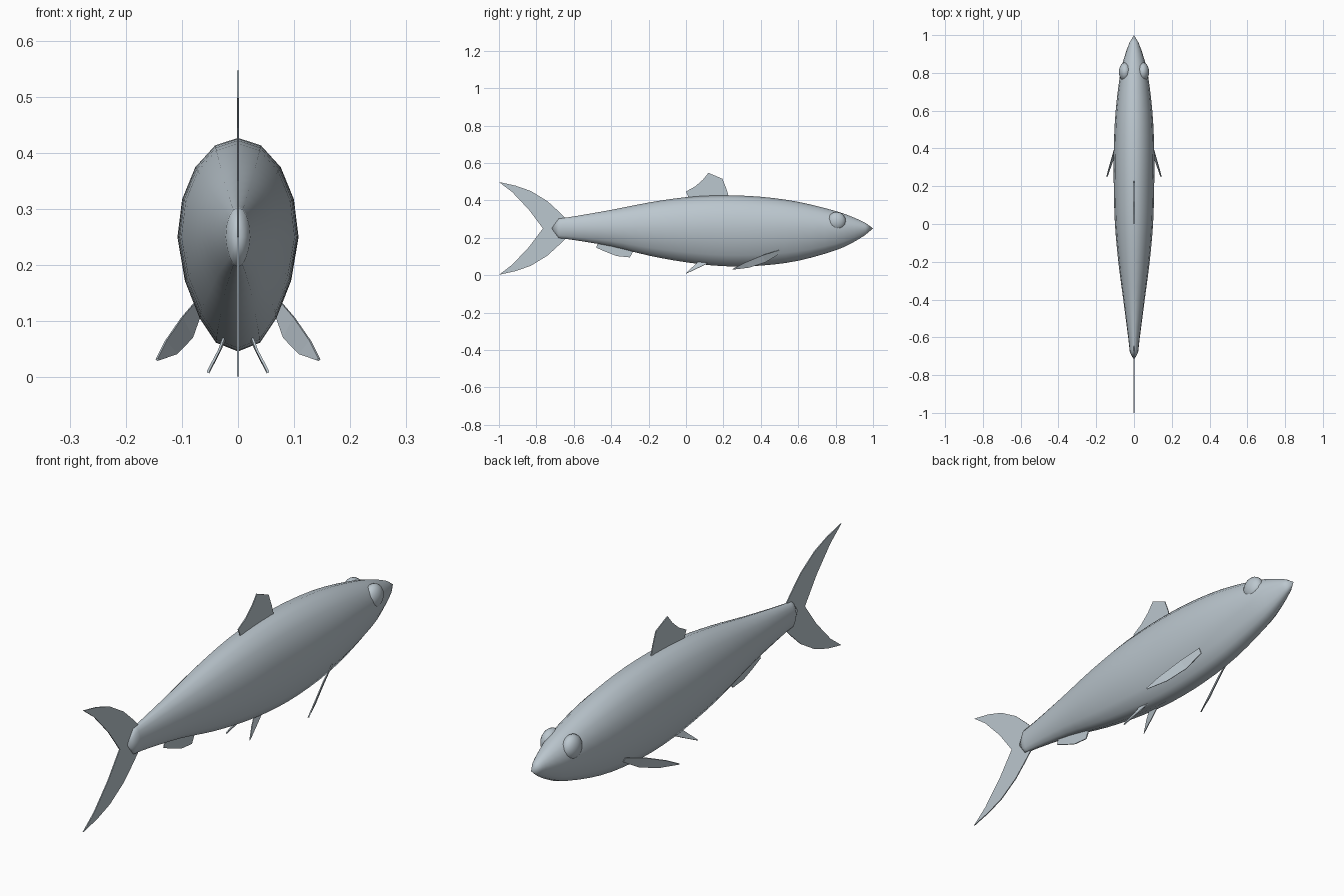
import bpy
import bmesh
from math import sin, cos, pi, radians
from mathutils import Vector

cube = bpy.data.objects.get("Cube")
if cube:
    bpy.data.objects.remove(cube, do_unlink=True)

# One pale blue-grey skin colour for the whole fish
skin = bpy.data.materials.new("pale_blue_grey")
skin.use_nodes = True
skin_colour = (0.50, 0.57, 0.62, 1)
skin.diffuse_color = skin_colour
skin.node_tree.nodes["Principled BSDF"].inputs["Base Color"].default_value = skin_colour


def add_object(name, bm, smooth_angle=None):
    """Turn a bmesh into a named object with the skin material."""
    bmesh.ops.recalc_face_normals(bm, faces=bm.faces[:])
    mesh = bpy.data.meshes.new(name)
    bm.to_mesh(mesh)
    bm.free()
    mesh.materials.append(skin)
    obj = bpy.data.objects.new(name, mesh)
    bpy.context.collection.objects.link(obj)
    if smooth_angle:
        bpy.ops.object.select_all(action="DESELECT")
        obj.select_set(True)
        bpy.context.view_layer.objects.active = obj
        bpy.ops.object.shade_smooth_by_angle(angle=radians(smooth_angle))
    return obj


def catmull(a, b, c, d, t):
    """Smooth in-between value of two neighbouring stations."""
    return 0.5 * (2 * b + (c - a) * t + (2 * a - 5 * b + 4 * c - d) * t * t
                  + (3 * b - a - 3 * c + d) * t ** 3)


# Body: egg-shaped rings lofted along y
MID, SIDES, STEPS = 0.25, 16, 3
# Each station: y, half width, height above the middle, depth below it
stations = [Vector(s) for s in (
    (-.68, .022, .053, .053), (-.6, .031, .064, .062), (-.4, .057, .099, .096),
    (-.2, .083, .138, .145), (0, .101, .167, .181), (.2, .107, .177, .202),
    (.4, .107, .169, .199), (.6, .097, .142, .173), (.8, .072, .093, .117),
    (.9, .046, .057, .071), (.96, .024, .029, .034))]

rings = []
padded = [stations[0]] + stations + [stations[-1]]
for i in range(len(stations) - 1):
    for k in range(STEPS):
        rings.append(catmull(*padded[i:i + 4], k / STEPS))
rings.append(stations[-1])

bm = bmesh.new()
loops = []
for y, width, up, down in rings:
    loop = []
    for k in range(SIDES):
        a = 2 * pi * k / SIDES
        x, z = width * sin(a), cos(a)
        if z < 0:
            x *= 1 - 0.4 * (z * sin(a)) ** 2
        loop.append(bm.verts.new((x, y, MID + z * (up if z > 0 else down))))
    loops.append(loop)
for a, b in zip(loops, loops[1:]):
    for k in range(SIDES):
        n = (k + 1) % SIDES
        bm.faces.new((a[k], a[n], b[n], b[k]))
# Snout tip and blunt tail stump close the ends
for loop, tip_y in ((loops[0], -.72), (loops[-1], 1)):
    tip = bm.verts.new((0, tip_y, MID))
    for k in range(SIDES):
        bm.faces.new((loop[k], loop[(k + 1) % SIDES], tip))
add_object("body", bm, 50)

# Eyes: low round bumps on each side of the head
for side, sx in (("left", 1), ("right", -1)):
    bm = bmesh.new()
    bmesh.ops.create_uvsphere(bm, u_segments=16, v_segments=10, radius=1)
    for v in bm.verts:
        x, y, z = v.co
        v.co = (sx * (.047 + .033 * z), .805 + .05 * x, .288 + .05 * y)
    add_object(side + "_eye", bm, 60)


# Fins: thin flat or strip-built sheets given a little thickness
def thicken(obj):
    solid = obj.modifiers.new("thickness", "SOLIDIFY")
    solid.thickness = 0.004
    solid.offset = 0


def centre_fin(name, outline):
    bm = bmesh.new()
    bm.faces.new([bm.verts.new((0, y, z)) for y, z in outline])
    thicken(add_object(name, bm))


def paired_fin(name, upper, lower):
    for side, sx in (("left", 1), ("right", -1)):
        bm = bmesh.new()
        rows = [[bm.verts.new((sx * x, y, z)) for x, y, z in edge]
                for edge in (upper, lower)]
        for i in range(len(upper) - 1):
            bm.faces.new((rows[0][i], rows[0][i + 1], rows[1][i + 1], rows[1][i]))
        thicken(add_object(side + "_" + name, bm))


# Tail fin: one lobe mirrored about the middle height
lobe = [(-.64, .05), (-.68, .09), (-.74, .145), (-.83, .2), (-.91, .228),
        (-1, .248), (-.93, .195), (-.84, .1)]
tail = [(y, MID + h) for y, h in lobe] + [(-.765, MID)]
tail += [(y, MID - h) for y, h in reversed(lobe)]
centre_fin("tail_fin", tail)

centre_fin("dorsal_fin", [(.02, .4), (0, .447), (.05, .475), (.09, .51),
                          (.12, .547), (.195, .515), (.215, .465), (.235, .4)])
centre_fin("anal_fin", [(-.47, .18), (-.48, .147), (-.43, .125), (-.37, .102),
                        (-.3, .095), (-.27, .15)])

paired_fin("pectoral_fin",
           [(.076, .5, .135), (.1, .41, .107), (.129, .31, .065), (.145, .25, .033)],
           [(.066, .5, .115), (.082, .425, .07), (.11, .34, .041), (.142, .25, .03)])
paired_fin("pelvic_fin",
           [(.024, .07, .075), (.034, .04, .048), (.053, .002, .012)],
           [(.024, .12, .066), (.036, .07, .041), (.053, 0, .008)])
